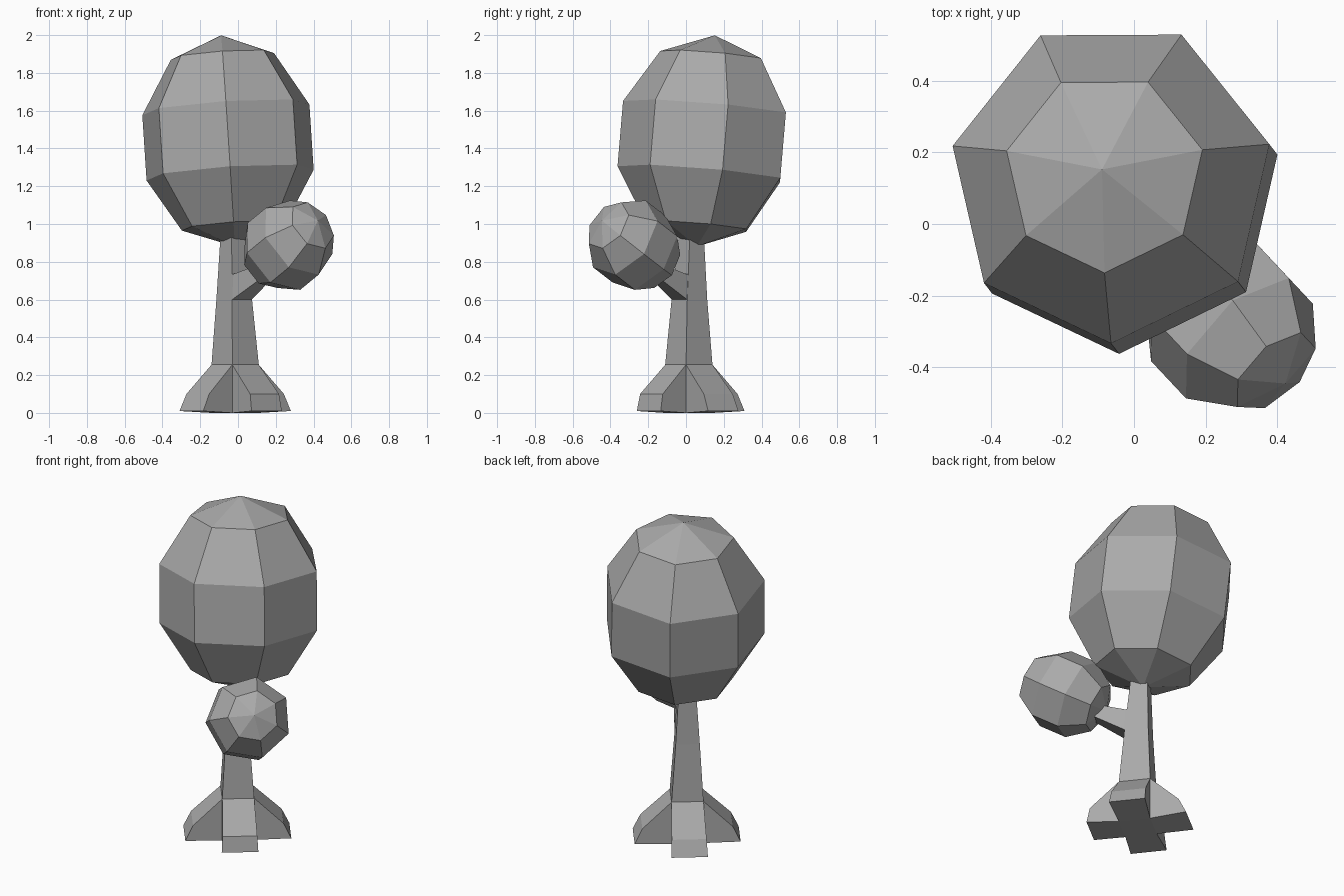
import bpy, bmesh
from math import sin, cos, pi, radians
from mathutils import Vector

cube = bpy.data.objects.get("Cube")
if cube:
    bpy.data.objects.remove(cube)

grey = bpy.data.materials.new("plain_grey")
grey.use_nodes = True
COLOR = (0.4, 0.4, 0.4, 1)
grey.diffuse_color = COLOR
grey.node_tree.nodes["Principled BSDF"].inputs["Base Color"].default_value = COLOR


def loft(name, rings):
    """Skin a list of equally long point rings and cap both ends."""
    bm = bmesh.new()
    rows = [[bm.verts.new(p) for p in ring] for ring in rings]
    n = len(rows[0])
    for a, b in zip(rows, rows[1:]):
        for i in range(n):
            j = (i + 1) % n
            bm.faces.new((a[i], a[j], b[j], b[i]))
    bm.faces.new(rows[0][::-1])
    bm.faces.new(rows[-1])
    bmesh.ops.remove_doubles(bm, verts=bm.verts, dist=0.0005)
    bmesh.ops.dissolve_degenerate(bm, edges=bm.edges, dist=0.0001)
    bmesh.ops.recalc_face_normals(bm, faces=bm.faces)
    mesh = bpy.data.meshes.new(name)
    bm.to_mesh(mesh)
    bm.free()
    mesh.materials.append(grey)
    obj = bpy.data.objects.new(name, mesh)
    bpy.context.collection.objects.link(obj)
    return obj


def foliage(name, center, axis, side, radius, length, phase, sides=7, bands=5):
    """Faceted ellipsoid along a tilted axis; phase is measured from side."""
    c, w = Vector(center), Vector(axis).normalized()
    v = w.cross(Vector(side)).normalized()
    u = v.cross(w)
    rings = []
    for k in range(bands + 1):
        t = pi * k / bands
        r = radius * sin(t) if 0 < k < bands else 0.00001
        rings.append([c + w * (length * cos(t))
                      + (u * cos(a) + v * sin(a)) * r
                      for a in (phase + 2 * pi * i / sides for i in range(sides))])
    return loft(name, rings)


# Foliage masses
foliage("large_foliage", (-0.053, 0.105, 1.44), (-0.065, 0.085, 1),
        (1, 0, 0), 0.478, 0.562, radians(-90))
foliage("small_foliage", (0.265, -0.277, 0.888), (0.595, -0.635, 0.49),
        (0.73, 0.685, 0), 0.243, 0.265, pi)

# Square tapering trunk
TURN = radians(-96.8)


def square(x, y, z, r):
    return [(x + r * cos(TURN + i * pi / 2), y + r * sin(TURN + i * pi / 2), z)
            for i in range(4)]


loft("trunk", [square(-0.015, 0.015, 0, 0.126), square(-0.015, 0.015, 0.255, 0.126),
               square(-0.02, 0.018, 0.6, 0.095), square(-0.027, 0.03, 1.0, 0.062)])

# Four root fins, one on each trunk face
for k, label in enumerate(("front_left", "back_left", "back_right", "front_right")):
    ang = TURN + pi / 4 + k * pi / 2
    out = Vector((cos(ang), sin(ang), 0))
    across = Vector((-sin(ang), cos(ang), 0))
    base = Vector((-0.015, 0.015, 0))
    toe = 0.27 if k == 0 else 0.295
    profile = [(0.089, 0.255, 0.089), (0.252, 0.1, 0.097),
               (toe, 0.01, 0.102), (0.089, 0, 0.089)]
    loft(label + "_root", [[base + out * d + across * (s * w) + Vector((0, 0, z))
                            for d, z, w in profile] for s in (-1, 1)])

# Short side branch
ang = TURN + pi / 4
across = Vector((-sin(ang), cos(ang), 0))


def section(x, y, low, high, w_low, w_high):
    return [Vector((x, y, z)) + across * w
            for z, w in ((low, -w_low), (low, w_low), (high, w_high), (high, -w_high))]


loft("branch", [section(0.0, -0.007, 0.585, 0.735, 0.066, 0.058),
                section(0.021, -0.035, 0.6, 0.735, 0.066, 0.058),
                section(0.15, -0.16, 0.71, 0.79, 0.038, 0.036)])
